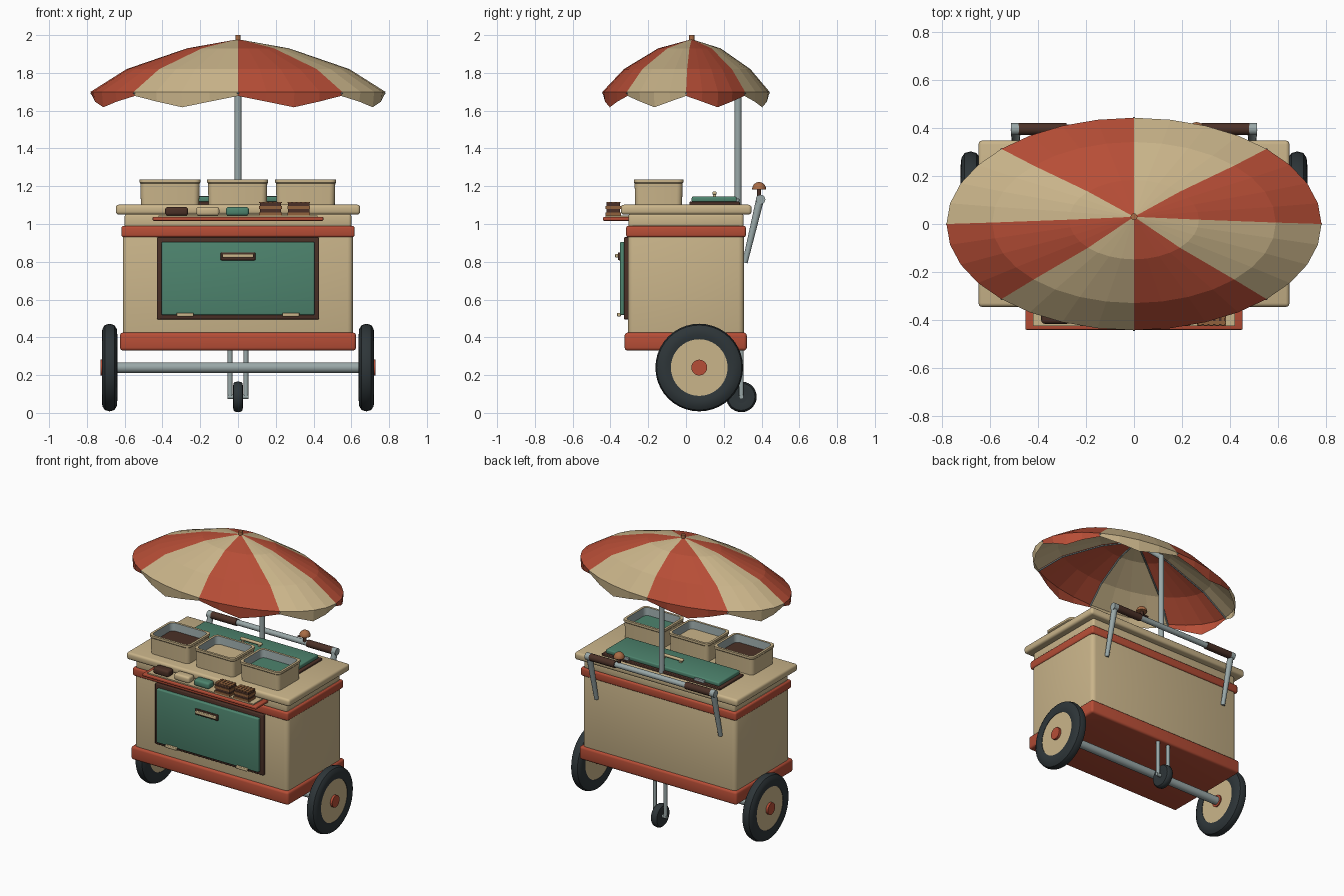
import bpy, bmesh, math
from mathutils import Vector, Matrix

old = bpy.data.objects.get("Cube")
if old:
    bpy.data.objects.remove(old, do_unlink=True)


def material(name, r, g, b):
    m = bpy.data.materials.new(name)
    m.use_nodes = True
    m.diffuse_color = (r, g, b, 1)
    m.node_tree.nodes["Principled BSDF"].inputs["Base Color"].default_value = (r, g, b, 1)
    return m


CREAM = material("cream", 0.59, 0.46, 0.255)
RED = material("red", 0.47, 0.075, 0.037)
GREEN = material("green", 0.075, 0.23, 0.155)
BROWN = material("dark brown", 0.07, 0.03, 0.02)
METAL = material("metal", 0.32, 0.39, 0.39)
TYRE = material("rubber", 0.027, 0.036, 0.04)
COPPER = material("copper", 0.40, 0.15, 0.06)
WAFFLE = material("waffle", 0.28, 0.12, 0.045)
made = []


def finish(name, bm, *mats):
    bmesh.ops.recalc_face_normals(bm, faces=bm.faces)
    me = bpy.data.meshes.new(name)
    bm.to_mesh(me)
    bm.free()
    for m in mats:
        me.materials.append(m)
    ob = bpy.data.objects.new(name, me)
    bpy.context.collection.objects.link(ob)
    made.append(ob)
    return ob


def box(name, xs, ys, zs, mat, bevel=0.0):
    bm = bmesh.new()
    lo, hi = (Vector(p) for p in zip(xs, ys, zs))
    bmesh.ops.create_cube(bm, size=1, matrix=Matrix.Translation((lo + hi) / 2) @ Matrix.Diagonal((*(hi - lo), 1)))
    if bevel:
        bmesh.ops.bevel(bm, geom=bm.edges[:], offset=bevel, segments=3, profile=0.5, affect='EDGES')
    return finish(name, bm, mat)


def slab(name, half_x, ys, zs, mat, bevel=0.0):
    return box(name, (-half_x, half_x), ys, zs, mat, bevel)


def rod(name, a, b, r, mat, r2=None, sides=20):
    a, b = Vector(a), Vector(b)
    d = b - a
    bm = bmesh.new()
    mx = Matrix.Translation((a + b) / 2) @ d.to_track_quat('Z', 'Y').to_matrix().to_4x4()
    bmesh.ops.create_cone(bm, cap_ends=True, segments=sides, radius1=r, radius2=r if r2 is None else r2,
                          depth=d.length, matrix=mx)
    return finish(name, bm, mat)


def ball(name, p, r, mat):
    bm = bmesh.new()
    bmesh.ops.create_uvsphere(bm, u_segments=16, v_segments=10, radius=r, matrix=Matrix.Translation(p))
    return finish(name, bm, mat)


def bridge(bm, a, b, index=0):
    for i in range(len(a)):
        j = (i + 1) % len(a)
        bm.faces.new((a[i], a[j], b[j], b[i])).material_index = index


def tyre(name, centre, profile, sides=40):
    # closed cross-section of (x, radius) spun around the x axis
    bm = bmesh.new()
    rings = []
    for x, r in profile:
        angles = [math.tau * i / sides for i in range(sides)]
        rings.append([bm.verts.new(Vector(centre) + Vector((x, r * math.cos(t), r * math.sin(t)))) for t in angles])
    for k, ring in enumerate(rings):
        bridge(bm, ring, rings[(k + 1) % len(rings)])
    return finish(name, bm, TYRE)


def tub(name, cx, cy, filling):
    bm = bmesh.new()
    # half width, half depth, height from outer foot over the rim to the filling
    steps = [(.154, .124, 1.10), (.157, .127, 1.215), (.161, .131, 1.22), (.161, .131, 1.235),
             (.145, .115, 1.235), (.140, .110, 1.18)]
    rings = []
    for hx, hy, z in steps:
        ring, r = [], 0.03
        for i in range(20):
            q, k = divmod(i, 5)
            t = math.pi / 2 * (q + k / 4)
            sx, sy = ((1, 1), (-1, 1), (-1, -1), (1, -1))[q]
            ring.append(bm.verts.new((cx + sx * (hx - r) + r * math.cos(t), cy + sy * (hy - r) + r * math.sin(t), z)))
        rings.append(ring)
    for k in range(len(rings) - 1):
        bridge(bm, rings[k], rings[k + 1], 1 if k == 4 else 0)
    bm.faces.new(rings[-1]).material_index = 2
    bm.faces.new(rings[0])
    finish(name, bm, CREAM, METAL, filling)


# Cabinet body, bands and counter
slab("body", .61, (-.308, .308), (.35, 1.0), CREAM, .03)
slab("base_band", .625, (-.325, .322), (.33, .425), RED, .016)
slab("upper_band", .617, (-.317, .317), (.93, .99), RED, .012)
slab("counter_neck", .60, (-.305, .305), (.98, 1.055), CREAM, .015)
slab("counter", .647, (-.345, .347), (1.05, 1.102), CREAM, .016)

# Front door with handle and hinges
slab("door_frame", .43, (-.328, -.30), (.495, .93), BROWN, .006)
slab("door", .405, (-.35, -.32), (.518, .905), GREEN, .008)
slab("door_handle_back", .092, (-.36, -.345), (.808, .85), BROWN, .005)
slab("door_handle", .082, (-.375, -.355), (.822, .842), CREAM, .005)
for s in (-1, 1):
    box("door_hinge", (s * .28 - .045, s * .28 + .045), (-.365, -.345), (.51, .53), CREAM, .005)

# Serving ledge and goods
slab("ledge", .452, (-.44, -.30), (1.017, 1.037), RED, .006)
slab("ledge_inlay", .42, (-.425, -.30), (1.035, 1.045), CREAM)
for x, mat, label in ((-.325, BROWN, "brown_bar"), (-.16, CREAM, "cream_bar"), (-.003, GREEN, "green_bar")):
    box(label, (x - .061, x + .061), (-.415, -.35), (1.044, 1.09), mat, .014)
for x in (.172, .322):
    for k in range(4):
        z = 1.045 + k * .017
        g = .004 * (k % 2)
        box("waffle_layer", (x - .06 + g, x + .06 - g), (-.425 + g, -.345 - g), (z, z + .017),
            BROWN if k % 2 else WAFFLE)
    for k in range(5):
        u = x - .048 + k * .024
        box("waffle_rib", (u - .007, u + .007), (-.422, -.348), (1.11, 1.117), WAFFLE)
    for k in range(3):
        v = -.41 + k * .025
        box("waffle_cross_rib", (x - .06, x + .06), (v - .006, v + .006), (1.11, 1.116), WAFFLE)

# Topping tubs
for x, mat, label in ((-.36, BROWN, "tub_brown"), (-.002, CREAM, "tub_cream"), (.358, GREEN, "tub_green")):
    tub(label, x, -.145, mat)

# Counter lid
slab("lid_frame", .47, (.018, .285), (1.10, 1.118), BROWN, .005)
slab("lid", .45, (.03, .268), (1.115, 1.145), GREEN, .008)
slab("lid_handle", .085, (.14, .162), (1.155, 1.172), CREAM, .006)
for s in (-1, 1):
    box("lid_handle_post", (s * .065 - .008, s * .065 + .008), (.144, .158), (1.14, 1.16), CREAM)
    box("lid_hinge", (s * .3 - .04, s * .3 + .04), (.258, .282), (1.115, 1.135), METAL, .004)

# Wheels, axle and caster
WY, WZ = .07, .24
outline = [(-.035, .15), (-.041, .175), (-.038, .205), (-.025, .225), (0, .232),
           (.025, .225), (.038, .205), (.041, .175), (.035, .15)]
rod("axle", (-.67, WY, WZ), (.67, WY, WZ), .028, METAL)
for s in (-1, 1):
    tyre("wheel_tyre", (s * .68, WY, WZ), outline)
    rod("wheel_disc", (s * .648, WY, WZ), (s * .712, WY, WZ), .157, CREAM, sides=40)
    rod("wheel_hub", (s * .64, WY, WZ), (s * .728, WY, WZ), .042, RED)
    rod("caster_fork", (s * .042, .293, .09), (s * .042, .293, .345), .0125, METAL)
tyre("caster_tyre", (0, .293, .085), [(x * .62, .03 if r == .15 else r * .35) for x, r in outline], 28)
rod("caster_axle", (-.055, .293, .085), (.055, .293, .085), .012, METAL)
rod("caster_hub", (-.022, .293, .085), (.022, .293, .085), .035, TYRE)

# Push handle with grips and bell
rod("push_bar", (-.49, .395, 1.13), (.49, .395, 1.13), .019, METAL)
for s in (-1, 1):
    rod("push_bar_end", (s * .478, .395, 1.13), (s * .512, .395, 1.13), .025, METAL)
    rod("grip", (s * .28, .395, 1.13), (s * .48, .395, 1.13), .025, BROWN)
    rod("push_arm", (s * .492, .312, .795), (s * .492, .392, 1.13), .014, METAL, .021)
BX, BY = .26, .387
rod("bell_stem", (BX, BY, 1.14), (BX, BY, 1.19), .011, BROWN)
bm = bmesh.new()
bmesh.ops.create_uvsphere(bm, u_segments=20, v_segments=12, radius=.037, matrix=Matrix.Translation((BX, BY, 1.185)))
bmesh.ops.bisect_plane(bm, geom=bm.verts[:] + bm.edges[:] + bm.faces[:], plane_co=(0, 0, 1.183),
                       plane_no=(0, 0, -1), clear_outer=True)
bmesh.ops.holes_fill(bm, edges=[e for e in bm.edges if e.is_boundary])
finish("bell_dome", bm, COPPER)
rod("bell_lever", (BX, BY, 1.17), (BX - .055, BY, 1.165), .006, BROWN)

# Parasol pole and finial
rod("pole", (0, .275, 1.10), (0, .275, 1.74), .019, METAL)
ball("pole_joint", (0, .275, 1.74), .02, METAL)
rod("pole_neck", (0, .275, 1.74), (0, .03, 1.955), .017, METAL)
rod("finial", (0, .03, 1.93), (0, .03, 2.0), .014, COPPER)

# Parasol canopy: eight panels of four strips, with a pointed valance
PANELS, STRIPS = 8, 4
LEVELS = [(.27, .165, .018, 1.93), (.59, .335, .006, 1.82), (.78, .442, 0, 1.70)]
COUNT = PANELS * STRIPS


def rim_point(level, i, drop=0):
    rx, ry, cy, z = level
    t = math.tau * i / COUNT
    return Vector((rx * math.cos(t), cy + ry * math.sin(t), z - drop))


bm = bmesh.new()
apex = bm.verts.new((0, .03, 1.978))
rings = [[bm.verts.new(rim_point(lv, i)) for i in range(COUNT)] for lv in LEVELS]
rings.append([bm.verts.new(rim_point((.772, .437, 0, 1.70), i, .022 + .03 * min(i % STRIPS, STRIPS - i % STRIPS)))
              for i in range(COUNT)])
for i in range(COUNT):
    j = (i + 1) % COUNT
    strip = [bm.faces.new((apex, rings[0][i], rings[0][j]))]
    for a, b in zip(rings, rings[1:]):
        strip.append(bm.faces.new((a[i], b[i], b[j], a[j])))
    for f in strip:
        f.material_index = (i // STRIPS) % 2
canopy = finish("canopy", bm, RED, CREAM)

# Parasol ribs under the panel seams
for k in range(PANELS):
    path = [Vector((0, .03, 1.965))] + [rim_point(lv, k * STRIPS, .01) * 1.0 for lv in LEVELS]
    for a, b in zip(path, path[1:]):
        rod("canopy_rib", a, b, .005, METAL, sides=6)

# Smooth rounded parts, leave the canopy faceted
bpy.ops.object.select_all(action='DESELECT')
for ob in made:
    ob.select_set(ob != canopy)
bpy.context.view_layer.objects.active = made[0]
bpy.ops.object.shade_smooth_by_angle(angle=math.radians(35))
